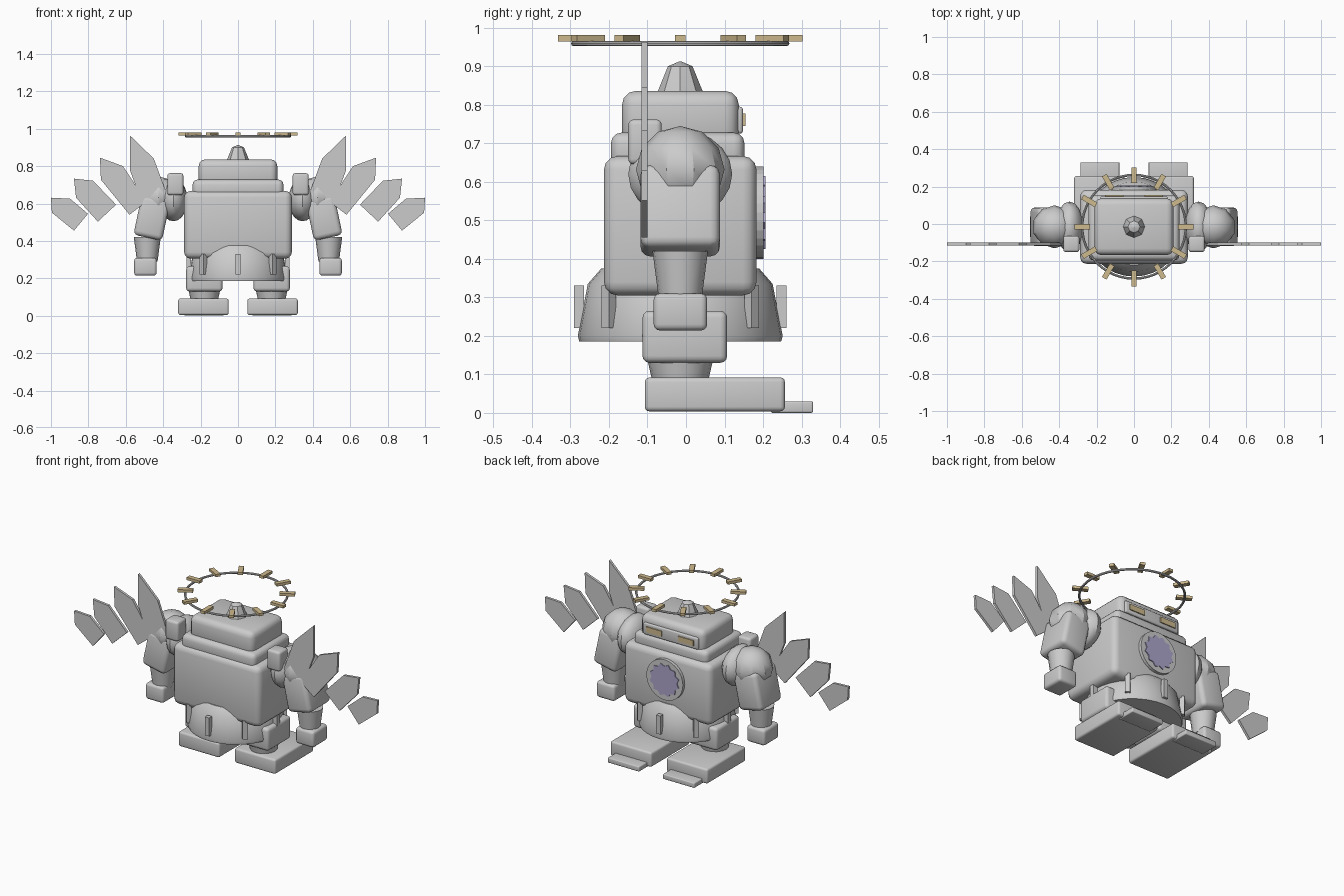
import bpy, bmesh, math
from mathutils import Matrix, Vector

if "Cube" in bpy.data.objects:
    bpy.data.objects.remove(bpy.data.objects["Cube"])

CY = -0.015  # depth of the body axis


def mat(name, rgb):
    m = bpy.data.materials.new(name)
    m.diffuse_color = (*rgb, 1)
    m.use_nodes = True
    m.node_tree.nodes["Principled BSDF"].inputs["Base Color"].default_value = m.diffuse_color
    return m


GREY = mat("stone grey", (0.6, 0.6, 0.6))
TAN = mat("pale brass", (0.62, 0.49, 0.27))
VIOLET = mat("dusty violet", (0.42, 0.38, 0.60))


def finish(bm, name, m, smooth=True):
    bmesh.ops.recalc_face_normals(bm, faces=bm.faces)
    me = bpy.data.meshes.new(name)
    bm.to_mesh(me)
    bm.free()
    me.materials.append(m)
    ob = bpy.data.objects.new(name, me)
    bpy.context.collection.objects.link(ob)
    if smooth:
        bpy.ops.object.select_all(action='DESELECT')
        ob.select_set(True)
        bpy.context.view_layer.objects.active = ob
        bpy.ops.object.shade_smooth_by_angle(angle=math.radians(32))
    return ob


def box(name, lo, hi, bevel=0.0, m=GREY, rot=None):
    """Rounded box between two corners, optionally turned about its centre."""
    lo, hi = Vector(lo), Vector(hi)
    bm = bmesh.new()
    bmesh.ops.create_cube(bm, size=1)
    bmesh.ops.scale(bm, vec=[abs(v) for v in hi - lo], verts=bm.verts)
    if bevel:
        bmesh.ops.bevel(bm, geom=bm.edges[:], offset=bevel, segments=3,
                        profile=0.5, affect='EDGES')
    M = Matrix.Translation((lo + hi) / 2) @ (rot or Matrix())
    bmesh.ops.transform(bm, matrix=M, verts=bm.verts)
    return finish(bm, name, m)


def lathe(name, profile, loc, n=24, m=GREY):
    """Closed turned shape from (radius, height) points."""
    bm = bmesh.new()
    rings = []
    for r, z in profile:
        rings.append([bm.verts.new((loc[0] + r * math.cos(2 * math.pi * i / n),
                                    loc[1] + r * math.sin(2 * math.pi * i / n),
                                    loc[2] + z)) for i in range(n)])
    for a, b in zip(rings, rings[1:]):
        for i in range(n):
            j = (i + 1) % n
            bm.faces.new((a[i], a[j], b[j], b[i]))
    bm.faces.new(rings[0])
    bm.faces.new(rings[-1])
    return finish(bm, name, m)


def plate(name, pts, y0, y1, m=GREY):
    """Flat outline in x-z given thickness along y."""
    bm = bmesh.new()
    f = bm.faces.new([bm.verts.new((x, y0, z)) for x, z in pts])
    ext = bmesh.ops.extrude_face_region(bm, geom=[f])
    bmesh.ops.translate(bm, vec=(0, y1 - y0, 0),
                        verts=[v for v in ext["geom"] if isinstance(v, bmesh.types.BMVert)])
    return finish(bm, name, m, smooth=False)


def ball(name, loc, radii, u, v):
    bm = bmesh.new()
    bmesh.ops.create_uvsphere(bm, u_segments=u, v_segments=v, radius=1)
    bmesh.ops.scale(bm, vec=radii, verts=bm.verts)
    bmesh.ops.translate(bm, vec=loc, verts=bm.verts)
    return finish(bm, name, GREY)


def circle(r, n, zc):
    return [(r * math.cos(2 * math.pi * i / n), zc + r * math.sin(2 * math.pi * i / n))
            for i in range(n)]


# Torso, collar, head
box("torso", (-0.288, -0.213, 0.305), (0.288, 0.183, 0.667), 0.035)
box("collar", (-0.243, -0.195, 0.63), (0.243, 0.152, 0.728), 0.028)
box("head", (-0.21, -0.166, 0.69), (0.21, 0.137, 0.836), 0.035)
lathe("head_finial", [(0.062, 0.82), (0.058, 0.836), (0.032, 0.9), (0.004, 0.912)],
      (0, CY, 0), 8)

# Visor and eyes on the +y side
box("visor", (-0.18, 0.12, 0.725), (0.18, 0.148, 0.795), 0.008)
for s in (-1, 1):
    box("eye", (s * 0.105 - 0.05, 0.146, 0.745), (s * 0.105 + 0.05, 0.154, 0.777), m=TAN)

# Chest medallion
plate("chest_disc", circle(0.12, 32, 0.52), 0.17, 0.201)
gear = []
for i in range(24):
    a, r = 2 * math.pi * i / 24, (0.098 if i % 2 else 0.083)
    gear.append((r * math.cos(a), 0.52 + r * math.sin(a)))
plate("chest_gem", gear, 0.199, 0.206, VIOLET)

# Skirt with eight ribs
lathe("skirt", [(0.262, 0.185), (0.266, 0.2), (0.24, 0.335), (0.205, 0.375)], (0, CY, 0), 32)
for i in range(8):
    a = i * math.pi / 4
    c = Vector((0.263 * math.cos(a), CY + 0.263 * math.sin(a), 0.276))
    h = Vector((0.013, 0.014, 0.055))
    box("skirt_rib", c - h, c + h, rot=Matrix.Rotation(a, 4, 'Z'))

# Halo ring with twelve rays
bm = bmesh.new()
N, K = 48, 8
grid = [[bm.verts.new(((0.277 + 0.0065 * math.cos(b)) * math.cos(a),
                       CY + (0.277 + 0.0065 * math.cos(b)) * math.sin(a),
                       0.959 + 0.0065 * math.sin(b)))
         for b in [2 * math.pi * k / K for k in range(K)]]
        for a in [2 * math.pi * i / N for i in range(N)]]
for i in range(N):
    for k in range(K):
        p, q = grid[i], grid[(i + 1) % N]
        bm.faces.new((p[k], q[k], q[(k + 1) % K], p[(k + 1) % K]))
finish(bm, "halo_ring", GREY)
for i in range(12):
    a = i * math.pi / 6
    c = Vector((0.276 * math.cos(a), CY + 0.276 * math.sin(a), 0.973))
    h = Vector((0.042, 0.014, 0.008))
    box("halo_ray", c - h, c + h, m=TAN, rot=Matrix.Rotation(a, 4, 'Z'))

# Wing feathers: tip, inner shoulder, inner base, outer base, outer shoulder
FEATHERS = [
    [(0.577, 0.963), (0.45, 0.84), (0.38, 0.65), (0.51, 0.60), (0.577, 0.775)],
    [(0.738, 0.845), (0.615, 0.80), (0.49, 0.61), (0.58, 0.54), (0.733, 0.727)],
    [(0.877, 0.733), (0.775, 0.722), (0.652, 0.594), (0.749, 0.503), (0.866, 0.631)],
    [(1.0, 0.631), (0.898, 0.626), (0.802, 0.545), (0.877, 0.455), (0.995, 0.551)],
]

for s in (-1, 1):
    for f in FEATHERS:
        plate("wing_feather", [(s * x, z) for x, z in f], -0.115, -0.1)
    # Shoulder, arm and hand
    ball("shoulder_joint", (s * 0.345, CY, 0.62), (0.075, 0.135, 0.115), 16, 10)
    ball("shoulder_cap", (s * 0.425, CY, 0.632), (0.118, 0.115, 0.113), 10, 6)
    box("upper_arm", (s * 0.46 - 0.078, -0.118, 0.415), (s * 0.46 + 0.078, 0.088, 0.635),
        0.025, rot=Matrix.Rotation(math.radians(-12 * s), 4, 'Y'))
    lathe("forearm", [(0.055, 0.29), (0.072, 0.42)], (s * 0.485, CY, 0), 16)
    box("hand", (s * 0.495 - 0.06, -0.084, 0.214), (s * 0.495 + 0.06, 0.055, 0.31), 0.016)
    box("back_pod", (s * 0.335 - 0.043, -0.15, 0.645), (s * 0.335 + 0.043, -0.063, 0.762), 0.014)
    # Leg and foot
    box("knee", (s * 0.18 - 0.097, -0.113, 0.13), (s * 0.18 + 0.097, 0.107, 0.265), 0.018)
    lathe("ankle", [(0.072, 0.08), (0.088, 0.15)], (s * 0.18, CY, 0), 16)
    box("foot", (s * 0.185 - 0.135, -0.107, 0.004), (s * 0.185 + 0.135, 0.257, 0.092), 0.012)
    box("toe", (s * 0.182 - 0.104, 0.22, 0.0), (s * 0.182 + 0.104, 0.33, 0.03), 0.005)
